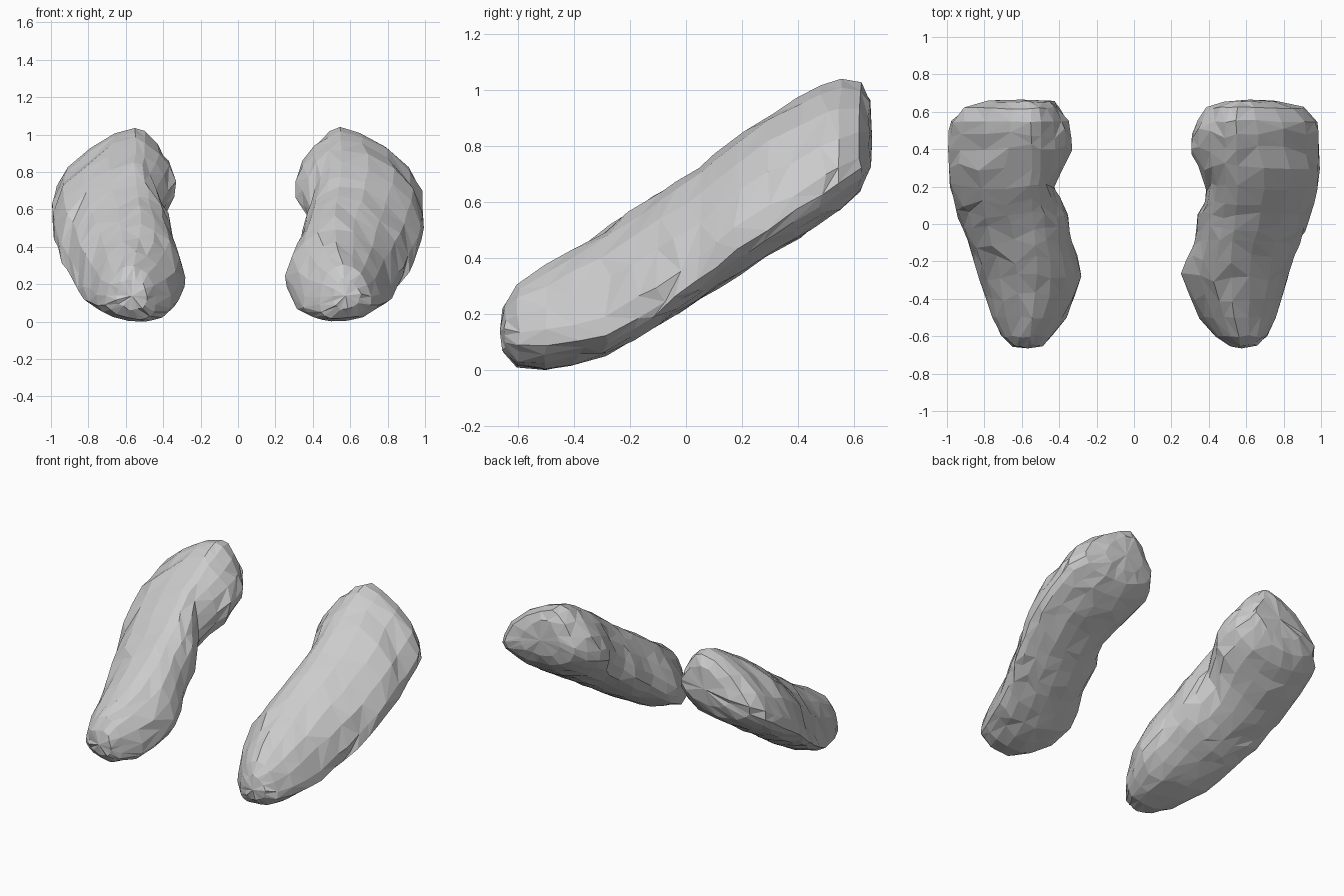
import bpy, bmesh, math, random
from mathutils import Vector

if "Cube" in bpy.data.objects:
    bpy.data.objects.remove(bpy.data.objects["Cube"])

# Stations along the lobe: y, inner x, inner z, top x, top z, outer x, outer z, bottom x, bottom z
STATIONS = [
    (-0.65, .51, .12, .57, .23, .655, .13, .56, .06),
    (-0.60, .43, .10, .56, .30, .71, .11, .53, .01),
    (-0.50, .35, .09, .54, .37, .76, .10, .50, .00),
    (-0.28, .25, .19, .52, .505, .83, .14, .54, .055),
    (-0.10, .32, .33, .53, .63, .89, .24, .60, .16),
    (0.05, .34, .44, .54, .725, .945, .34, .65, .25),
    (0.20, .385, .58, .55, .845, .985, .46, .69, .35),
    (0.40, .30, .72, .55, .975, 1.0, .59, .72, .475),
    (0.55, .33, .75, .55, 1.035, .98, .69, .70, .57),
    (0.62, .39, .79, .55, 1.025, .91, .73, .67, .64),
    (0.655, .48, .83, .57, .965, .78, .78, .63, .71),
]
# Slightly different inner edge on the left lobe
LEFT_INNER = [.48, .44, .36, .275, .33, .35, .42, .33, .35, .40, .42]
SEGMENTS = 18


def catmull(p0, p1, p2, p3, t):
    return [0.5 * (2*b + (c-a)*t + (2*a-5*b+4*c-d)*t*t + (3*b-a-3*c+d)*t**3)
            for a, b, c, d in zip(p0, p1, p2, p3)]


def section(st):
    y, xi, zi, xt, zt, xo, zo, xb, zb = st
    pts = []
    for k in range(SEGMENTS):
        a = 2 * math.pi * k / SEGMENTS
        s, c = math.sin(a), math.cos(a)
        # blend the side and top/bottom anchors in each quadrant
        side = (xo, zo) if s >= 0 else (xi, zi)
        cap = (xt, zt) if c >= 0 else (xb, zb)
        # the back end is more peaked on top
        e = 1.3 if c > 0 and y > 0.35 else 1.05
        ps, pc = abs(s) ** e, abs(c) ** e
        pts.append(Vector((cap[0] + (side[0] - cap[0]) * ps, y,
                           side[1] + (cap[1] - side[1]) * pc)))
    return pts


def lobe(name, side, stations, seed):
    rng = random.Random(seed)
    rows = []
    n = len(stations)
    for i in range(n - 1):
        rows.append(stations[i])
        if 2 <= i <= 7:
            rows.append(catmull(stations[i-1], stations[i], stations[i+1], stations[i+2], 0.5))
    rows.append(stations[-1])

    bm = bmesh.new()
    rings = []
    for r, st in enumerate(rows):
        ring = []
        for p in section(st):
            # irregular, sculpted facets
            j = 0.007
            p += Vector((rng.uniform(-j, j), rng.uniform(-j, j), rng.uniform(-j, j)))
            # slide along the sloping length to break up the rings
            if 2 < r < len(rows) - 3:
                d = rng.uniform(-0.025, 0.025)
                p += Vector((0, d, d * 0.62))
            p.z = max(p.z, 0)
            p.x = min(p.x, 1)
            p.y = min(p.y, 0.665)
            ring.append(bm.verts.new((side * p.x, p.y, p.z)))
        rings.append(ring)
    for a, b in zip(rings, rings[1:]):
        for k in range(SEGMENTS):
            m = (k + 1) % SEGMENTS
            q = (a[k], a[m], b[m], b[k])
            if rng.random() < 0.5:
                tris = (q[0], q[1], q[2]), (q[0], q[2], q[3])
            else:
                tris = (q[0], q[1], q[3]), (q[1], q[2], q[3])
            for t in tris:
                bm.faces.new(t)
    # rounded end caps
    for ring, y in ((rings[0], -0.665), (rings[-1], 0.665)):
        mid = sum((v.co for v in ring), Vector()) / SEGMENTS
        tip = bm.verts.new((mid.x, y, mid.z))
        for k in range(SEGMENTS):
            bm.faces.new((ring[k], ring[(k + 1) % SEGMENTS], tip))
    bmesh.ops.recalc_face_normals(bm, faces=bm.faces)
    mesh = bpy.data.meshes.new(name)
    bm.to_mesh(mesh)
    bm.free()
    obj = bpy.data.objects.new(name, mesh)
    bpy.context.collection.objects.link(obj)


lobe("right_lobe", 1, STATIONS, 3)
lobe("left_lobe", -1, [(s[0], x) + s[2:] for s, x in zip(STATIONS, LEFT_INNER)], 8)
